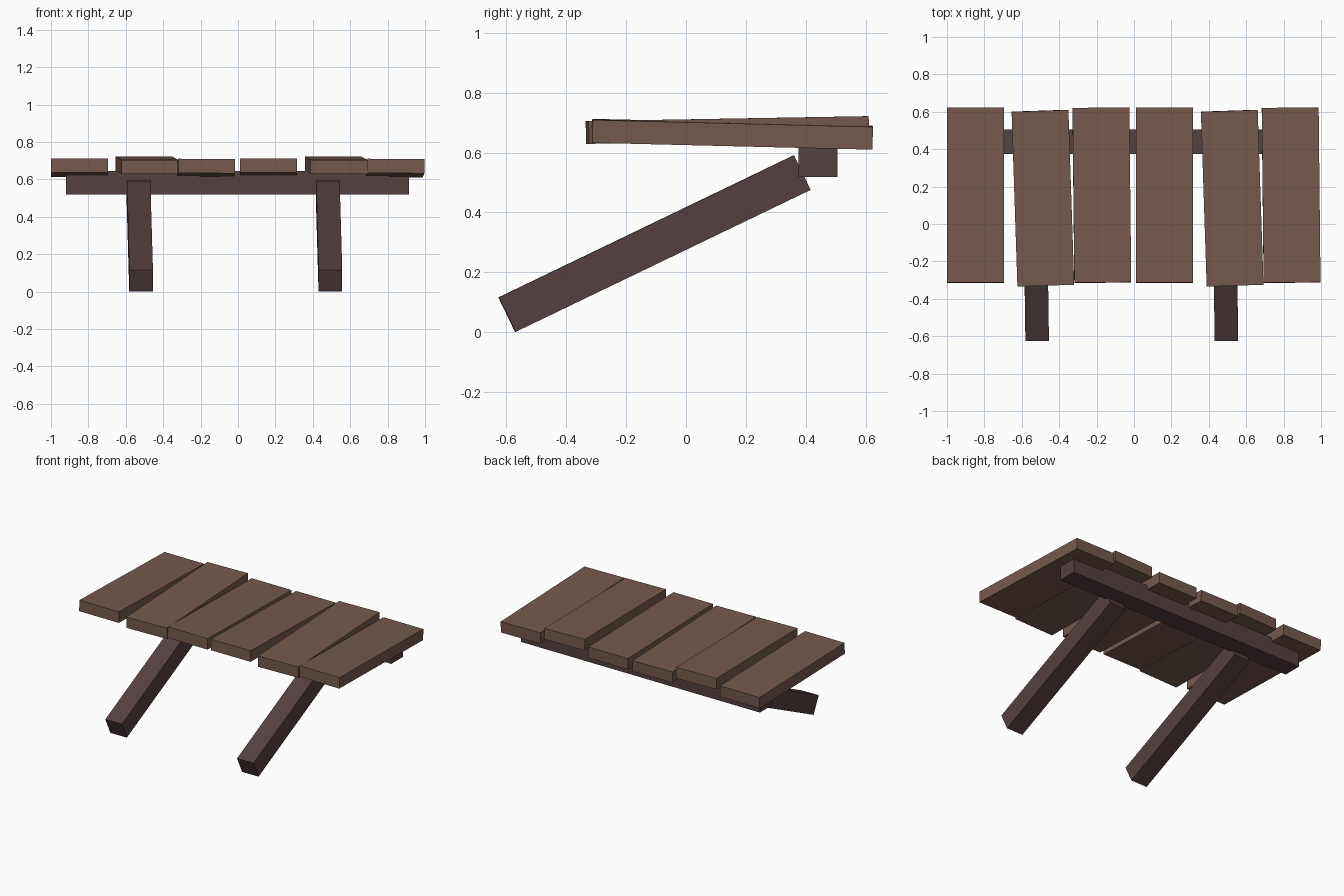
import bpy
from math import radians
from mathutils import Euler

cube = bpy.data.objects.get("Cube")
if cube:
    bpy.data.objects.remove(cube, do_unlink=True)


def material(name, rgb):
    mat = bpy.data.materials.new(name)
    mat.use_nodes = True
    mat.diffuse_color = (*rgb, 1)
    mat.node_tree.nodes["Principled BSDF"].inputs["Base Color"].default_value = (*rgb, 1)
    return mat


plank_wood = material("plank brown", (0.18, 0.10, 0.078))
frame_wood = material("dark frame brown", (0.092, 0.052, 0.052))


def board(name, size, centre, tilt, mat):
    """A box of the given size, turned by tilt (degrees about x, y, z)."""
    bpy.ops.mesh.primitive_cube_add(size=1, location=centre)
    obj = bpy.context.object
    obj.name = name
    obj.scale = size
    obj.rotation_euler = Euler([radians(a) for a in tilt])
    obj.data.materials.append(mat)
    return obj


# Table top: loose planks, each slightly askew (x, y, z, tilt)
planks = [
    (-0.848, 0.154, 0.663, (-1.4, 0, 0)),
    (-0.487, 0.138, 0.675, (1, 0, 1.9)),
    (-0.172, 0.154, 0.660, (-1.4, 0.4, 0.6)),
    (0.163, 0.154, 0.663, (-1.4, 0, 0)),
    (0.525, 0.138, 0.675, (1, 0, 1.9)),
    (0.840, 0.154, 0.660, (-1.4, 0.4, 0.6)),
]
for i, (x, y, z, tilt) in enumerate(planks, 1):
    board(f"plank_{i}", (0.304, 0.935, 0.076), (x, y, z), tilt, plank_wood)

# Cross beam under the back of the planks
board("cross_beam", (1.835, 0.13, 0.126), (-0.003, 0.44, 0.582), (0, 0, 0), frame_wood)

# Slanted legs reaching forward to the ground
for side, x in (("right", -0.525), ("left", 0.487)):
    board(f"{side}_leg", (0.126, 1.093, 0.128), (x, -0.105, 0.296), (25.7, 0, 0.8), frame_wood)
